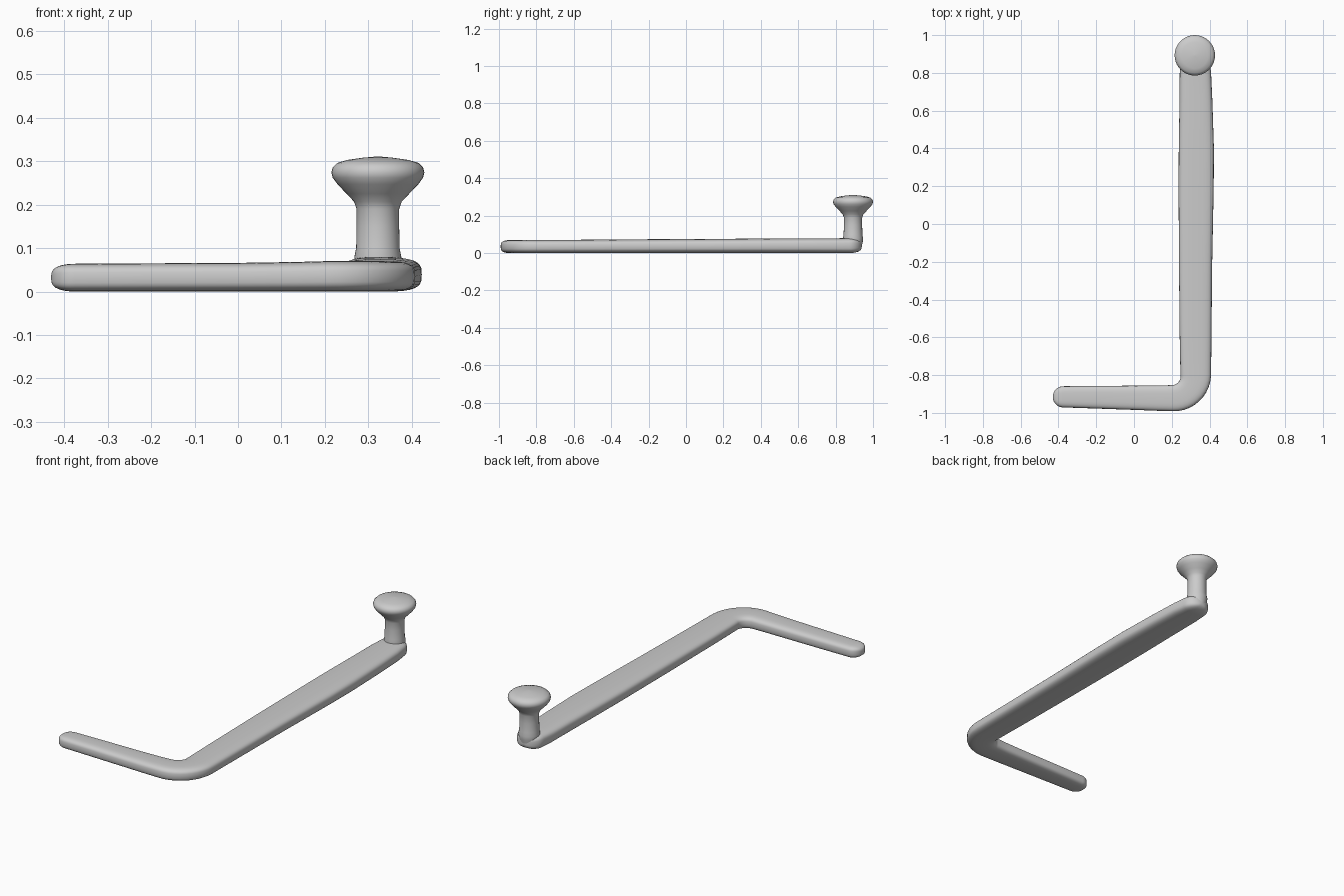
import bpy, bmesh, math
from mathutils import Vector

if "Cube" in bpy.data.objects:
    bpy.data.objects.remove(bpy.data.objects["Cube"])

grey = bpy.data.materials.new("plain grey")
grey.use_nodes = True
colour = (0.6, 0.6, 0.6, 1)
grey.diffuse_color = colour
grey.node_tree.nodes["Principled BSDF"].inputs["Base Color"].default_value = colour


def skin(name, rings):
    """Join closed rings of points into a capped, smooth tube."""
    bm = bmesh.new()
    loops = [[bm.verts.new(p) for p in ring] for ring in rings]
    n = len(loops[0])
    for a, b in zip(loops, loops[1:]):
        for i in range(n):
            j = (i + 1) % n
            bm.faces.new((a[i], a[j], b[j], b[i]))
    bm.faces.new(loops[0])
    bm.faces.new(loops[-1])
    bmesh.ops.recalc_face_normals(bm, faces=bm.faces)
    mesh = bpy.data.meshes.new(name)
    bm.to_mesh(mesh)
    bm.free()
    mesh.materials.append(grey)
    obj = bpy.data.objects.new(name, mesh)
    bpy.context.collection.objects.link(obj)
    bpy.ops.object.select_all(action='DESELECT')
    obj.select_set(True)
    bpy.context.view_layer.objects.active = obj
    bpy.ops.object.shade_smooth_by_angle(angle=math.radians(50))
    return obj


def signed_power(v, e):
    return math.copysign(abs(v) ** e, v)


def bar_ring(x, y, along, width, height, scale_w=1, scale_h=1):
    """Rounded, flat-bottomed section standing across the path."""
    side = Vector((along.y, -along.x, 0)).normalized()
    middle = Vector((x, y, height / 2))
    ring = []
    for i in range(32):
        a = math.tau * i / 32
        u = signed_power(math.cos(a), 0.6) * width * scale_w
        v = signed_power(math.sin(a), 0.6) * height / 2 * scale_h
        ring.append(middle + side * u + Vector((0, 0, v)))
    return ring


# Path of the bar: x, y, half width, height
path = [(-0.375, -0.915, 0.056, 0.064), (-0.2, -0.917, 0.06, 0.065),
        (0.0, -0.92, 0.064, 0.066), (0.13, -0.922, 0.067, 0.068)]
for i in range(11):
    a = math.radians(-90 + 9 * i)
    path.append((0.205 + 0.122 * math.cos(a), -0.8 + 0.122 * math.sin(a),
                 0.069 + 0.0012 * i, 0.07))
path += [(0.326, -0.6, 0.084, 0.071), (0.326, -0.2, 0.088, 0.074),
         (0.329, 0.2, 0.093, 0.076), (0.33, 0.4, 0.093, 0.078),
         (0.328, 0.65, 0.087, 0.079), (0.325, 0.8, 0.083, 0.079),
         (0.323, 0.87, 0.075, 0.08)]

# Bent bar with rounded ends
rings = []
steps = [Vector(p[:2]) for p in path]
for i, (x, y, w, h) in enumerate(path):
    along = steps[min(i + 1, len(path) - 1)] - steps[max(i - 1, 0)]
    rings.append(bar_ring(x, y, along, w, h))
start, finish = [], []
for k in range(1, 9):
    a = math.radians(87 * k / 8)
    s, c = math.sin(a), math.cos(a)
    x, y, w, h = path[0]
    start.append(bar_ring(x - 0.055 * s, y, Vector((1, 0)), w, h, c, c ** 0.6))
    x, y, w, h = path[-1]
    finish.append(bar_ring(x, y + 0.07 * s, Vector((0, 1)), w, h, c, c ** 0.6))
skin("bent_bar", start[::-1] + rings + finish)

# Upright post flaring into a mushroom knob: radius, height
profile = [(0.045, 0.03), (0.052, 0.06), (0.054, 0.08), (0.05, 0.1),
           (0.049, 0.15), (0.049, 0.19), (0.055, 0.207), (0.072, 0.225),
           (0.093, 0.247), (0.104, 0.262), (0.107, 0.274), (0.104, 0.286),
           (0.094, 0.296), (0.07, 0.303), (0.035, 0.308), (0.003, 0.311)]
turned = []
for r, z in profile:
    turned.append([Vector((0.322 + r * math.cos(math.tau * i / 40),
                           0.893 + r * math.sin(math.tau * i / 40), z))
                   for i in range(40)])
skin("post_and_knob", turned)
